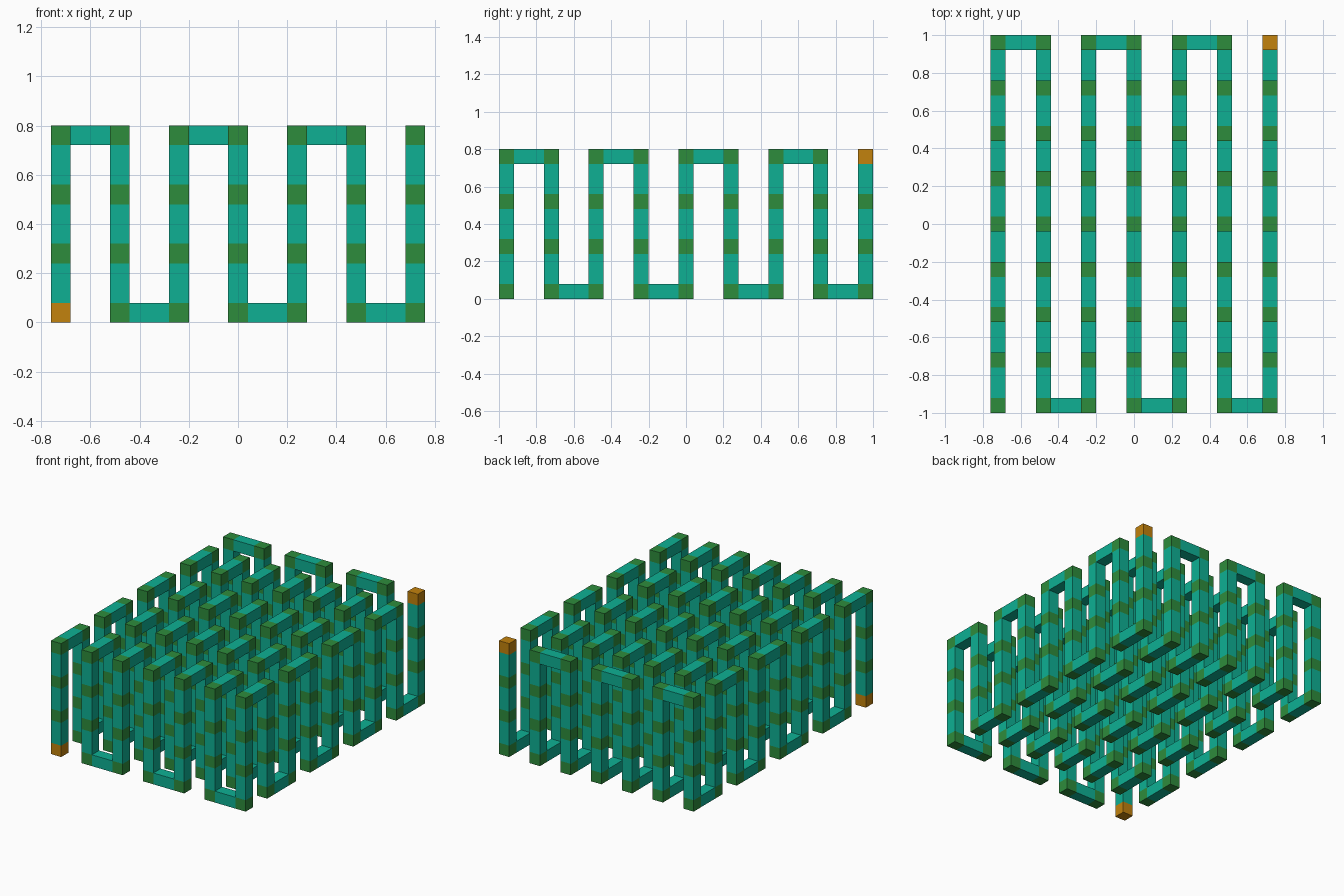
import bpy, bmesh
from mathutils import Matrix, Vector

default = bpy.data.objects.get("Cube")
if default:
    bpy.data.objects.remove(default, do_unlink=True)

NX, NY, NZ = 7, 9, 4      # lattice points along each axis
STEP, SIDE = 0.24, 0.08   # lattice spacing and bar thickness


def material(name, rgb):
    m = bpy.data.materials.new(name)
    m.use_nodes = True
    m.diffuse_color = (*rgb, 1)
    bsdf = next(n for n in m.node_tree.nodes if n.type == 'BSDF_PRINCIPLED')
    bsdf.inputs["Base Color"].default_value = (*rgb, 1)
    return m


def boxes(name, mat, items):
    """One flat-shaded object made of (centre, size) boxes."""
    bm = bmesh.new()
    for centre, size in items:
        bmesh.ops.create_cube(bm, size=1, matrix=Matrix.Translation(centre) @ Matrix.Diagonal((*size, 1)))
    mesh = bpy.data.meshes.new(name)
    bm.to_mesh(mesh)
    bm.free()
    mesh.materials.append(mat)
    bpy.context.collection.objects.link(bpy.data.objects.new(name, mesh))


# Path that snakes up and down, then along y, then along x
path = []
for i in range(NX):
    for j in (range(NY) if i % 2 == 0 else reversed(range(NY))):
        rising = (len(path) // NZ) % 2 == 0
        for k in (range(NZ) if rising else reversed(range(NZ))):
            path.append(Vector(((i - (NX - 1) / 2) * STEP,
                                (j - (NY - 1) / 2) * STEP,
                                k * STEP + SIDE / 2)))

cube = Vector((SIDE, SIDE, SIDE))

# Bars filling the gap between each pair of neighbouring joints
links = []
for a, b in zip(path, path[1:]):
    size = [STEP - SIDE if abs(d) > STEP / 2 else SIDE for d in b - a]
    links.append(((a + b) / 2, size))

boxes("link_bars", material("teal", (0.0044, 0.434, 0.296)), links)
boxes("joint_cubes", material("green", (0.027, 0.262, 0.045)), [(p, cube) for p in path[1:-1]])

# Cubes at the two ends of the path
orange = material("orange", (0.54, 0.223, 0.004))
boxes("start_cube", orange, [(path[0], cube)])
boxes("end_cube", orange, [(path[-1], cube)])
